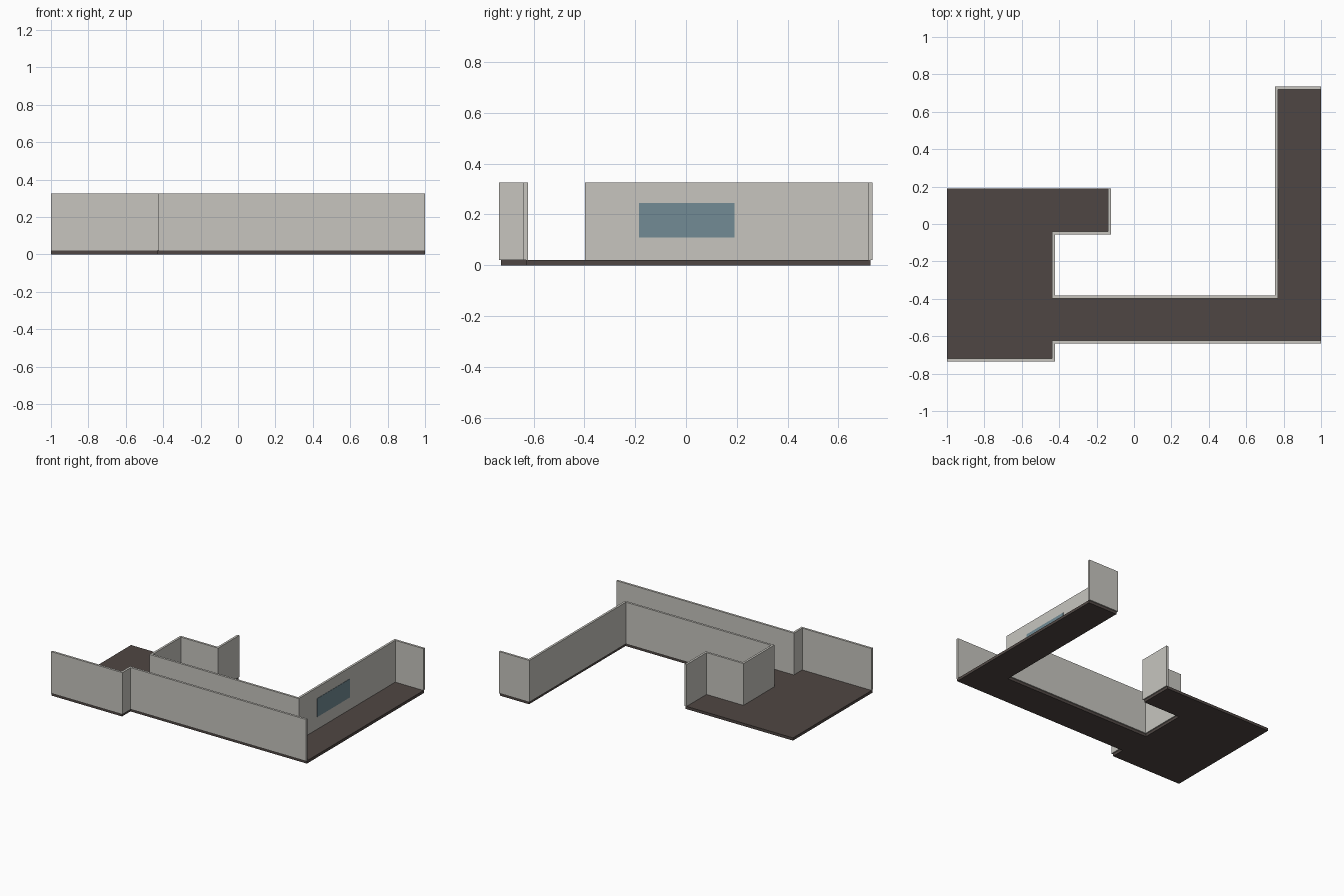
import bpy, bmesh
from mathutils import Vector

if "Cube" in bpy.data.objects:
    bpy.data.objects.remove(bpy.data.objects["Cube"])

FLOOR_TOP, WALL_TOP, HALF = 0.02, 0.326, 0.008


def material(name, rgb):
    m = bpy.data.materials.new(name)
    m.diffuse_color = (*rgb, 1)
    m.use_nodes = True
    m.node_tree.nodes["Principled BSDF"].inputs["Base Color"].default_value = m.diffuse_color
    return m


wall_mat = material("pale grey wall", (0.57, 0.56, 0.52))
floor_mat = material("dark brown floor", (0.078, 0.062, 0.056))
glass_mat = material("blue grey glass", (0.17, 0.26, 0.30))


def prism(name, outline, z0, z1, mat):
    """Extrude a flat outline from z0 up to z1."""
    bm = bmesh.new()
    face = bm.faces.new([bm.verts.new((x, y, z0)) for x, y in outline])
    ext = bmesh.ops.extrude_face_region(bm, geom=[face])
    top = [g for g in ext["geom"] if isinstance(g, bmesh.types.BMVert)]
    bmesh.ops.translate(bm, verts=top, vec=(0, 0, z1 - z0))
    bmesh.ops.recalc_face_normals(bm, faces=bm.faces)
    mesh = bpy.data.meshes.new(name)
    bm.to_mesh(mesh)
    bm.free()
    mesh.materials.append(mat)
    obj = bpy.data.objects.new(name, mesh)
    bpy.context.collection.objects.link(obj)
    return obj


def wall(name, path):
    """Mitred wall strip centred on a path of right-angle turns."""
    pts = [Vector(p) for p in path]
    normals = []
    for a, b in zip(pts, pts[1:]):
        d = (b - a).normalized()
        normals.append(Vector((-d.y, d.x)))
    # at a right angle the mitre offset is the sum of both normals
    offs = [normals[0]] + [a + b for a, b in zip(normals, normals[1:])] + [normals[-1]]
    left = [p + o * HALF for p, o in zip(pts, offs)]
    right = [p - o * HALF for p, o in zip(pts, offs)]
    return prism(name, left + right[::-1], FLOOR_TOP, WALL_TOP, wall_mat)


# wall lines: front side, and the long inner run round to the back
front = [(-1, -0.728), (-0.43, -0.728), (-0.43, -0.631), (1, -0.631)]
inner = [(1, 0.727), (0.763, 0.727), (0.763, -0.39), (-0.43, -0.39),
         (-0.43, -0.048), (-0.13, -0.048), (-0.13, 0.19)]

# floor slab follows both wall lines and closes on the open sides
prism("floor", front + inner + [(-1, 0.19)], 0, FLOOR_TOP, floor_mat)
wall("front_wall", front)
wall("inner_wall", inner)

# window plate on the corridor side of the long right wall
x = 0.763 + HALF
prism("window", [(x, -0.186), (x + 0.002, -0.186), (x + 0.002, 0.19), (x, 0.19)],
      0.11, 0.246, glass_mat)
